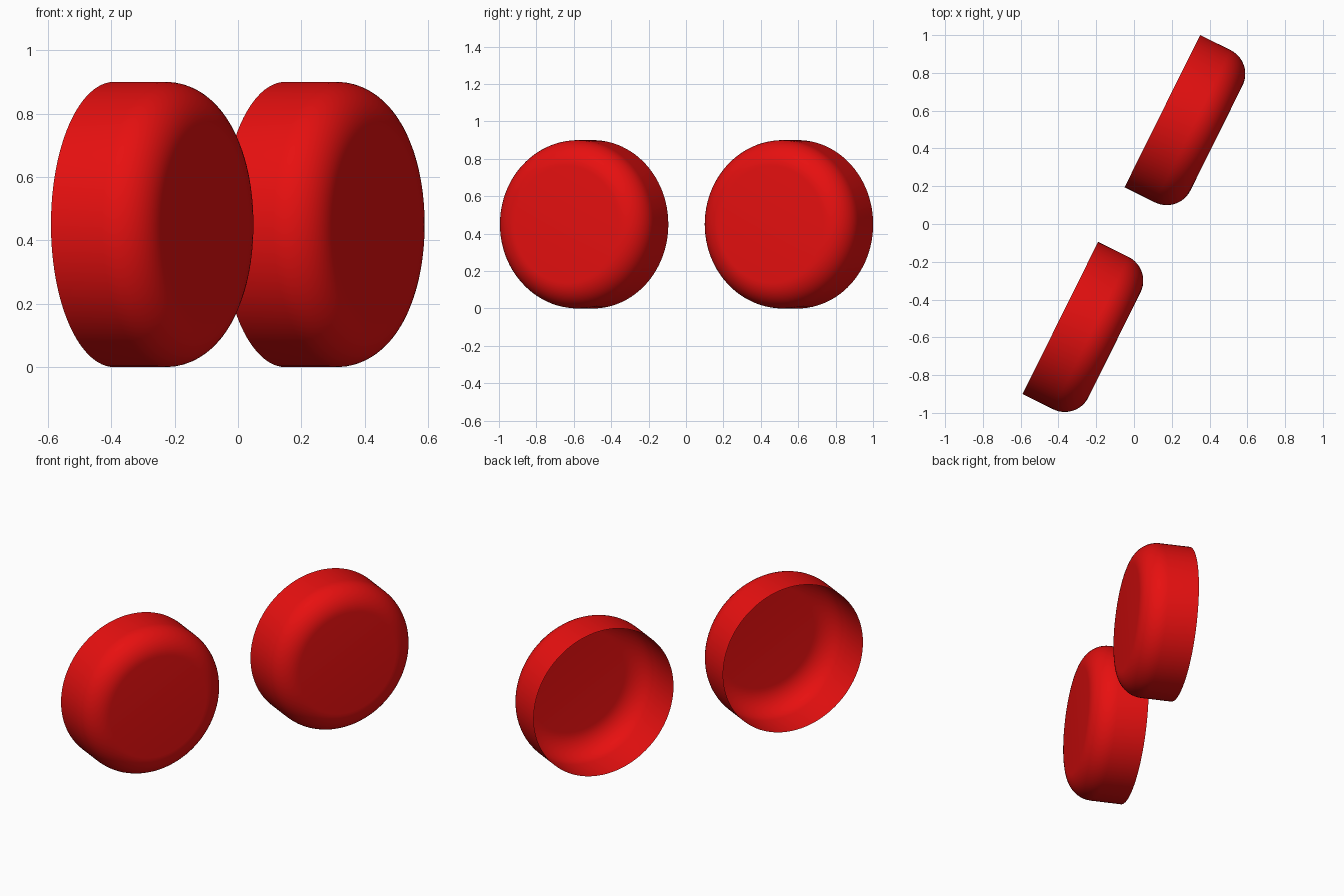
import bpy, bmesh, math
from mathutils import Matrix, Vector

cube = bpy.data.objects.get("Cube")
if cube:
    bpy.data.objects.remove(cube, do_unlink=True)

RADIUS, DEPTH, FILLET = 0.45, 0.32, 0.14
SEGMENTS, ARC_STEPS = 96, 12
TURN = math.radians(-26.4)

red = bpy.data.materials.new("glossy red")
red.use_nodes = True
colour = (0.8, 0.005, 0.005, 1)
red.diffuse_color = colour
red.node_tree.nodes["Principled BSDF"].inputs["Base Color"].default_value = colour


def make_cup(name, rim_centre):
    """Open thin cup: straight wall, rounded edge, flat end."""
    bm = bmesh.new()
    profile = [(RADIUS, 0)]
    for i in range(ARC_STEPS + 1):
        a = math.pi / 2 * i / ARC_STEPS
        profile.append((RADIUS - FILLET + FILLET * math.cos(a),
                        DEPTH - FILLET + FILLET * math.sin(a)))
    profile.append((0, DEPTH))
    verts = [bm.verts.new((r, 0, z)) for r, z in profile]
    edges = [bm.edges.new(pair) for pair in zip(verts, verts[1:])]
    bmesh.ops.spin(bm, geom=verts + edges, cent=(0, 0, 0), axis=(0, 0, 1),
                   angle=math.tau, steps=SEGMENTS, use_duplicate=False)
    bmesh.ops.remove_doubles(bm, verts=bm.verts, dist=0.0005)
    bmesh.ops.recalc_face_normals(bm, faces=bm.faces)
    # Make the closed end face outward
    end = max(bm.faces, key=lambda f: f.calc_center_median().z)
    if end.normal.z < 0:
        bmesh.ops.reverse_faces(bm, faces=bm.faces)
    # Lay the cup on its side and turn it
    bm.transform(Matrix.Rotation(TURN, 4, 'Z') @ Matrix.Rotation(math.pi / 2, 4, 'Y'))
    for f in bm.faces:
        f.smooth = True
    mesh = bpy.data.meshes.new(name)
    bm.to_mesh(mesh)
    bm.free()
    mesh.materials.append(red)
    cup = bpy.data.objects.new(name, mesh)
    cup.location = Vector(rim_centre)
    bpy.context.collection.objects.link(cup)


# Two matching cups, one ahead of the other
make_cup("front_cup", (-0.39, -0.4975, RADIUS))
make_cup("back_cup", (0.15, 0.5975, RADIUS))
